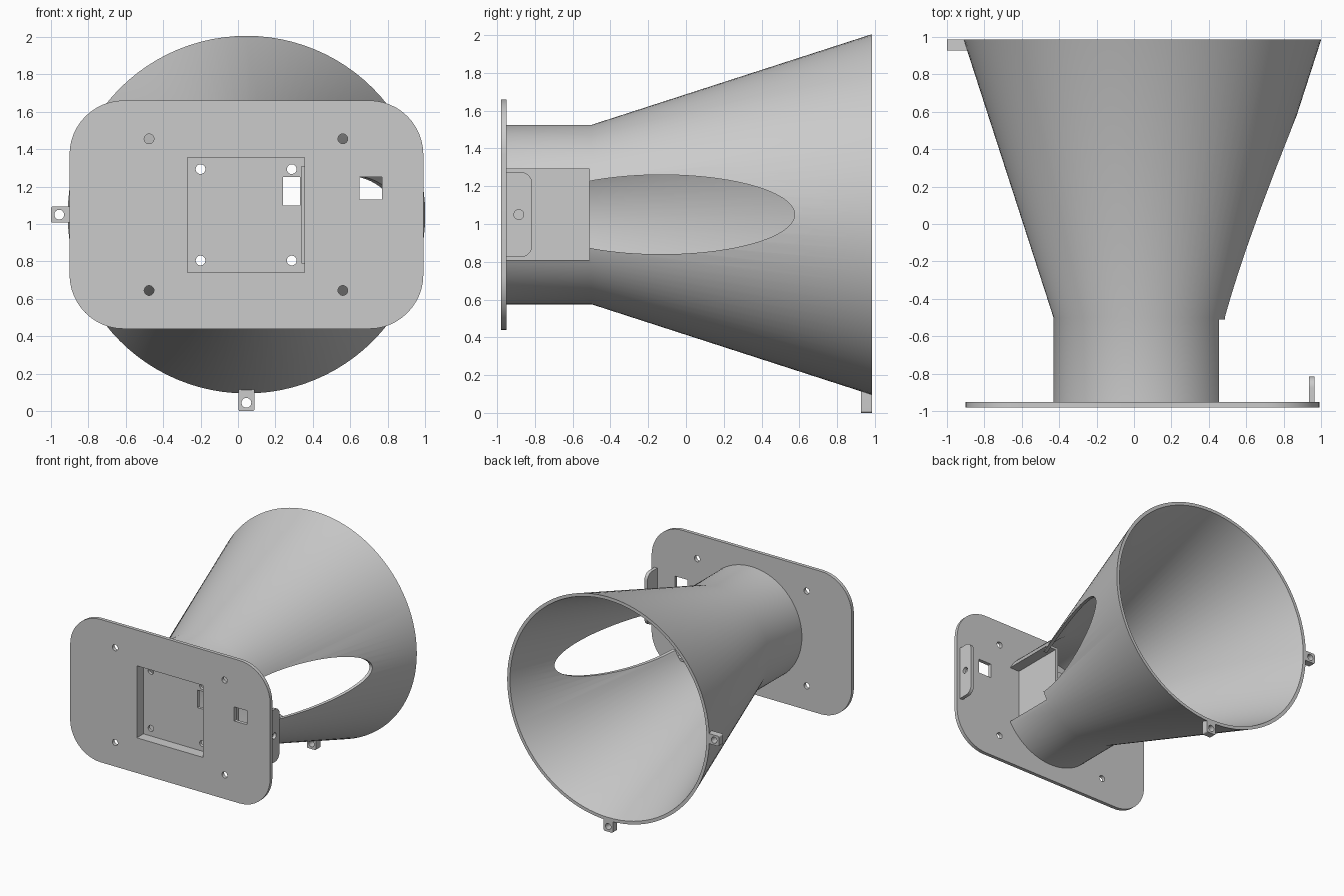
import bpy, bmesh, math
from mathutils import Matrix, Vector

if "Cube" in bpy.data.objects:
    bpy.data.objects.remove(bpy.data.objects["Cube"])

CX, CZ = 0.045, 1.05      # axis of the horn
HOLE = 0.026

grey = bpy.data.materials.new("plain_grey")
grey.use_nodes = True
grey.diffuse_color = (0.6, 0.6, 0.6, 1)
grey.node_tree.nodes["Principled BSDF"].inputs["Base Color"].default_value = (0.6, 0.6, 0.6, 1)


def finish(name, bm):
    bmesh.ops.recalc_face_normals(bm, faces=bm.faces)
    mesh = bpy.data.meshes.new(name)
    bm.to_mesh(mesh)
    bm.free()
    mesh.materials.append(grey)
    obj = bpy.data.objects.new(name, mesh)
    bpy.context.collection.objects.link(obj)
    return obj


def box(name, x, y, z, radius=0, axis=0, keep=lambda mid: True):
    """Box from three ranges; edges along the axis can be rounded."""
    bm = bmesh.new()
    bmesh.ops.create_cube(bm, size=1)
    for v in bm.verts:
        v.co = Vector([r[0] if c < 0 else r[1] for c, r in zip(v.co, (x, y, z))])
    if radius:
        edges = [e for e in bm.edges
                 if abs((e.verts[0].co - e.verts[1].co).normalized()[axis]) > 0.9
                 and keep((e.verts[0].co + e.verts[1].co) / 2)]
        bmesh.ops.bevel(bm, geom=edges, offset=radius, segments=12,
                        profile=0.5, affect='EDGES')
    return finish(name, bm)


def rod(name, center, radius, length, axis, stretch=(1, 1, 1), sides=32):
    bm = bmesh.new()
    turn = Matrix.Rotation(math.pi / 2, 4, 'Y' if axis == 'X' else 'X')
    bmesh.ops.create_cone(bm, cap_ends=True, segments=sides, radius1=radius, radius2=radius,
                          depth=length, matrix=turn)
    bmesh.ops.scale(bm, vec=stretch, verts=bm.verts)
    bmesh.ops.translate(bm, vec=center, verts=bm.verts)
    return finish(name, bm)


def select(obj):
    bpy.ops.object.select_all(action='DESELECT')
    obj.select_set(True)
    bpy.context.view_layer.objects.active = obj


def cut(obj, cutters):
    for c in cutters:
        mod = obj.modifiers.new("cut", 'BOOLEAN')
        mod.operation, mod.solver, mod.object = 'DIFFERENCE', 'EXACT', c
        select(obj)
        bpy.ops.object.modifier_apply(modifier=mod.name)
        bpy.data.objects.remove(c)


def smooth(obj):
    select(obj)
    bpy.ops.object.shade_smooth_by_angle(angle=math.radians(25))


# Flared horn with a straight neck, turned around the y axis
profile = [(0.475, -0.96), (0.475, -0.5), (0.955, 0.985),
           (0.928, 0.985), (0.448, -0.5), (0.448, -0.96)]
bm = bmesh.new()
sides = 96
rings = []
for i in range(sides):
    a = 2 * math.pi * i / sides
    rings.append([bm.verts.new((CX + r * math.cos(a), y, CZ + r * math.sin(a)))
                  for r, y in profile])
for i in range(sides):
    a, b = rings[i], rings[(i + 1) % sides]
    for j in range(len(profile)):
        k = (j + 1) % len(profile)
        bm.faces.new((a[j], a[k], b[k], b[j]))
horn = finish("horn", bm)
cut(horn, [
    rod("oval_cutter", (0.65, -0.13, CZ), 0.21, 1.0, 'X', (1, 0.705 / 0.21, 1), 96),
    box("notch_cutter", (0.2, 0.8), (-1.0, -0.51), (0.81, 1.29)),
])
smooth(horn)

# Front plate with rounded corners, pocket opening, window and screw holes
plate = box("front_plate", (-0.9, 0.99), (-0.98, -0.95), (0.44, 1.66), 0.29, 1)
cut(plate, [box("pocket_cutter", (-0.27, 0.355), (-1.1, -0.8), (0.74, 1.355)),
            box("window_cutter", (0.65, 0.77), (-1.1, -0.8), (1.13, 1.25))]
    + [rod("screw_cutter", (x, -0.96, z), HOLE, 0.3, 'Y')
       for x in (-0.475, 0.56) for z in (0.645, 1.455)])
smooth(plate)

# Recessed pocket behind the plate
pocket = box("pocket", (-0.285, 0.365), (-0.955, -0.865), (0.725, 1.37))
cut(pocket, [box("hollow_cutter", (-0.27, 0.355), (-1.1, -0.89), (0.74, 1.355)),
             box("slot_cutter", (0.24, 0.33), (-1.1, -0.7), (1.1, 1.25))]
    + [rod("screw_cutter", (x, -0.88, z), HOLE, 0.3, 'Y')
       for x in (-0.2, 0.287) for z in (0.805, 1.293)])
smooth(pocket)

# Side bay in the neck: flat wall with a shelf above and below
box("bay_wall", (0.34, 0.365), (-0.96, -0.51), (0.80, 1.30))
box("bay_shelf_top", (0.34, 0.435), (-0.96, -0.51), (1.29, 1.31))
box("bay_shelf_bottom", (0.34, 0.435), (-0.96, -0.51), (0.79, 0.81))

# Upright tab on the back of the plate
tab = box("side_tab", (0.935, 0.963), (-0.96, -0.815), (0.825, 1.275), 0.06, 0,
          lambda mid: mid.y > -0.9)
cut(tab, [rod("tab_cutter", (0.95, -0.885, CZ), HOLE, 0.3, 'X')])
smooth(tab)

# Small mounting lugs on the rim
for name, x, z, hole in (
        ("left_lug", (-1.0, -0.885), (1.007, 1.093), (-0.955, CZ)),
        ("bottom_lug", (0.002, 0.088), (0.0, 0.115), (CX, 0.045))):
    outer = (lambda m: m.x < -0.95) if name == "left_lug" else (lambda m: m.z < 0.05)
    lug = box(name, x, (0.927, 0.985), z, 0.012, 1, outer)
    cut(lug, [rod("lug_cutter", (hole[0], 0.95, hole[1]), HOLE, 0.3, 'Y')])
    smooth(lug)
